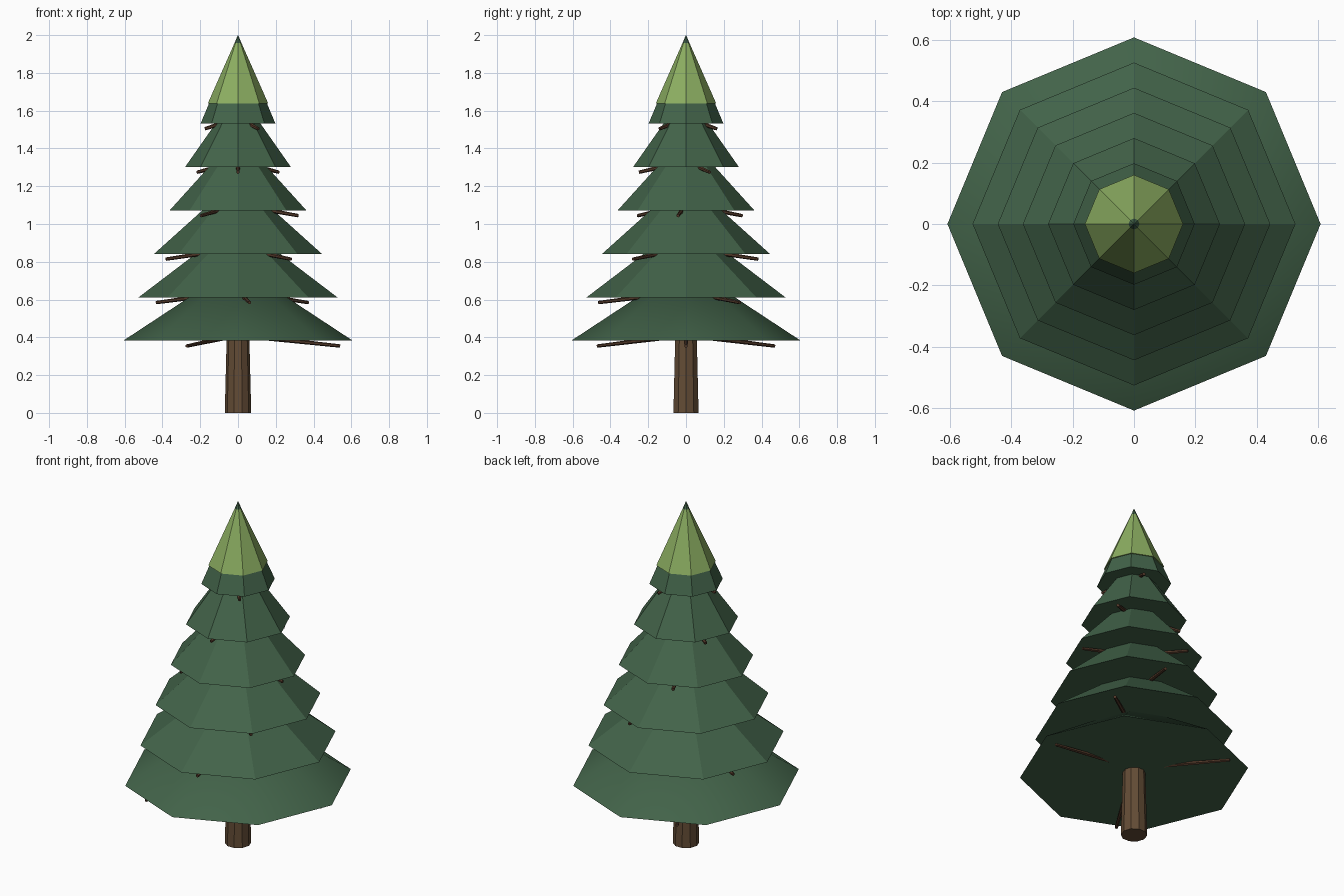
import bpy
import math
from mathutils import Vector

if "Cube" in bpy.data.objects:
    bpy.data.objects.remove(bpy.data.objects["Cube"], do_unlink=True)


def material(name, rgb):
    mat = bpy.data.materials.new(name)
    mat.use_nodes = True
    colour = (*rgb, 1)
    mat.diffuse_color = colour
    bsdf = mat.node_tree.nodes["Principled BSDF"]
    bsdf.inputs["Base Color"].default_value = colour
    bsdf.inputs["Roughness"].default_value = 0.9
    return mat


needle_green = material("needle green", (0.055, 0.125, 0.067))
tip_green = material("fresh tip green", (0.26, 0.42, 0.12))
bark_brown = material("bark brown", (0.125, 0.072, 0.036))
twig_brown = material("twig brown", (0.085, 0.04, 0.022))


def tapered(name, start, end, r_start, r_end, sides, mat):
    """Cone or tapered cylinder from start to end, one corner on +x."""
    start, end = Vector(start), Vector(end)
    axis = end - start
    bpy.ops.mesh.primitive_cone_add(vertices=sides, radius1=r_start, radius2=r_end,
                                    depth=axis.length, location=(start + end) / 2)
    obj = bpy.context.object
    obj.name = name
    if axis.x or axis.y:
        obj.rotation_euler = axis.to_track_quat('Z', 'Y').to_euler()
    elif sides % 4:
        obj.rotation_euler.z = math.pi / 2
    obj.data.materials.append(mat)
    return obj


# Trunk, running up inside the foliage
tapered("trunk", (0, 0, 0), (0, 0, 1.6), 0.07, 0.03, 10, bark_brown)

# Foliage tiers, each with three drooping branches turned a step further
TIERS = 6
for i in range(TIERS):
    base = 0.382 + 0.23 * i
    radius = 0.608 - 0.082 * i
    height = 0.47 if i == TIERS - 1 else 0.4
    tier = tapered(f"foliage_tier_{i + 1}", (0, 0, base), (0, 0, base + height),
                   radius, 0, 8, needle_green)
    if i == 0:
        bpy.ops.object.shade_smooth_by_angle(angle=math.radians(27))

    reach = radius * 0.89
    for k in range(3):
        angle = math.radians(37.5 * i + 120 * k)
        tip = (reach * math.cos(angle), reach * math.sin(angle), base - 0.028)
        tapered(f"branch_{i + 1}_{k + 1}", (0, 0, base + 0.03), tip,
                0.014, 0.009, 6, twig_brown)

# Bright tip
tapered("tree_tip", (0, 0, 1.638), (0, 0, 2), 0.16, 0, 8, tip_green)
